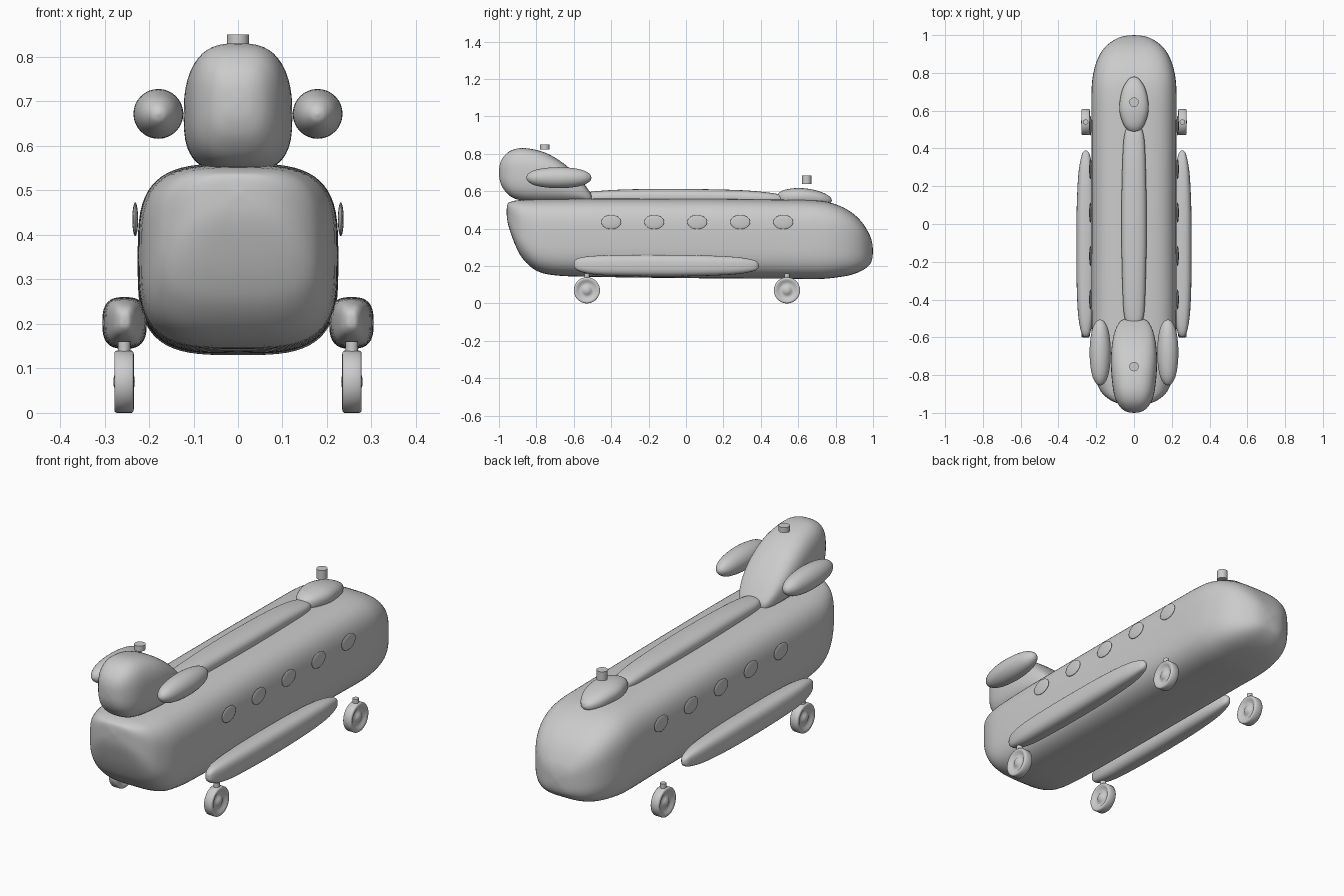
import bpy, bmesh, math
from mathutils import Vector

if "Cube" in bpy.data.objects:
    bpy.data.objects.remove(bpy.data.objects["Cube"])

grey = bpy.data.materials.new("light grey")
grey.diffuse_color = (0.6, 0.6, 0.6, 1)
grey.use_nodes = True
grey.node_tree.nodes["Principled BSDF"].inputs["Base Color"].default_value = grey.diffuse_color


def finish(name, bm, angle=50):
    bmesh.ops.remove_doubles(bm, verts=bm.verts, dist=1e-5)
    bmesh.ops.recalc_face_normals(bm, faces=bm.faces)
    mesh = bpy.data.meshes.new(name)
    bm.to_mesh(mesh)
    bm.free()
    mesh.materials.append(grey)
    ob = bpy.data.objects.new(name, mesh)
    bpy.context.collection.objects.link(ob)
    bpy.ops.object.select_all(action='DESELECT')
    ob.select_set(True)
    bpy.context.view_layer.objects.active = ob
    bpy.ops.object.shade_smooth_by_angle(angle=math.radians(angle))
    return ob


def skin(bm, rings):
    rows = [[bm.verts.new(p) for p in r] for r in rings]
    n = len(rows[0])
    for a, b in zip(rows, rows[1:]):
        for i in range(n):
            j = (i + 1) % n
            bm.faces.new((a[i], a[j], b[j], b[i]))


def smooth_sections(secs, steps):
    """Spline through the section rows."""
    pts = [Vector(s) for s in secs]
    out = []
    for i in range(len(pts) - 1):
        a, b = pts[i], pts[i + 1]
        ta = (b - pts[i - 1]) / 2 if i else b - a
        tb = (pts[i + 2] - a) / 2 if i + 2 < len(pts) else b - a
        for k in range(steps):
            t = k / steps
            out.append(a * (2*t**3 - 3*t**2 + 1) + ta * (t**3 - 2*t**2 + t)
                       + b * (3*t**2 - 2*t**3) + tb * (t**3 - t**2))
    return out + [pts[-1]]


def loft(name, secs, power, x=0, sides=48, steps=4):
    """Rounded-box sections along y: (y, bottom, top, half width)."""
    rings = []
    for y, lo, hi, w in smooth_sections(secs, steps):
        ring = []
        for i in range(sides):
            a = 2 * math.pi * i / sides
            c, s = math.cos(a), math.sin(a)
            ring.append((x + w * math.copysign(abs(c) ** (2 / power), c), y,
                         (lo + hi) / 2 + (hi - lo) / 2 * math.copysign(abs(s) ** (2 / power), s)))
        rings.append(ring)
    bm = bmesh.new()
    skin(bm, rings)
    return finish(name, bm)


def ellipsoid(name, centre, radii):
    bm = bmesh.new()
    bmesh.ops.create_uvsphere(bm, u_segments=32, v_segments=16, radius=1)
    bmesh.ops.scale(bm, vec=radii, verts=bm.verts)
    bmesh.ops.translate(bm, vec=centre, verts=bm.verts)
    return finish(name, bm)


def post(name, x, y, z0, z1, r):
    bm = bmesh.new()
    bmesh.ops.create_cone(bm, cap_ends=True, segments=24, radius1=r, radius2=r, depth=z1 - z0)
    bmesh.ops.translate(bm, vec=(x, y, (z0 + z1) / 2), verts=bm.verts)
    return finish(name, bm, 30)


def wheel(name, centre):
    """Turned tyre with dished sides and a raised hub."""
    half = [(0, .024), (.012, .023), (.022, .017), (.03, .011), (.042, .012),
            (.052, .019), (.06, .022), (.067, .021), (.07, .017)]
    prof = half + [(r, -d) for r, d in reversed(half)]
    cx, cy, cz = centre
    bm = bmesh.new()
    skin(bm, [[(cx + d, cy + r * math.cos(math.tau * i / 40), cz + r * math.sin(math.tau * i / 40))
               for i in range(40)] for r, d in prof])
    return finish(name, bm)


# Fuselage, tail to nose
loft("fuselage", [
    (-.96, .49, .49, 0), (-.955, .44, .53, .06), (-.94, .385, .542, .11),
    (-.91, .305, .55, .155), (-.87, .235, .553, .185), (-.80, .175, .556, .21),
    (-.70, .15, .558, .22), (-.50, .142, .56, .225), (0, .135, .56, .225),
    (.50, .132, .555, .225), (.70, .13, .55, .225), (.80, .138, .53, .215),
    (.88, .152, .49, .19), (.94, .175, .435, .15), (.98, .205, .37, .095),
    (.995, .235, .325, .05), (1.0, .28, .28, 0)], 3.4, sides=64)

# Rear rotor pylon
loft("rear_pylon", [
    (-1.0, .70, .70, 0), (-.995, .655, .745, .035), (-.975, .61, .785, .068),
    (-.93, .567, .82, .097), (-.86, .547, .83, .113), (-.75, .54, .805, .122),
    (-.65, .54, .745, .118), (-.57, .54, .67, .102), (-.52, .54, .605, .077),
    (-.505, .545, .58, .05), (-.50, .56, .56, 0)], 2.8)

# Spine fairing and front rotor hump
loft("spine", [
    (-.54, .57, .57, 0), (-.53, .54, .59, .03), (-.48, .53, .60, .053),
    (-.30, .525, .61, .062), (0, .525, .612, .067), (.30, .525, .605, .062),
    (.46, .53, .59, .053), (.52, .54, .575, .03), (.53, .56, .56, 0)], 2.6, sides=32)
loft("front_rotor_hump", [
    (.485, .57, .57, 0), (.495, .545, .59, .03), (.53, .53, .608, .057),
    (.60, .525, .617, .077), (.67, .525, .61, .072), (.73, .525, .593, .054),
    (.77, .535, .57, .025), (.78, .55, .55, 0)], 2.4, sides=32)

# Rotor shafts
post("front_rotor_shaft", 0, .645, .638, .683, .025)
post("rear_rotor_shaft", 0, -.755, .824, .85, .025)

for side, s in (("left", -1), ("right", 1)):
    # Engine pods beside the pylon
    loft(side + "_engine", [
        (-.855, .672, .672, 0), (-.845, .652, .692, .02), (-.81, .632, .712, .04),
        (-.75, .62, .724, .052), (-.68, .616, .728, .056), (-.61, .62, .724, .052),
        (-.55, .632, .712, .04), (-.515, .652, .692, .02), (-.505, .672, .672, 0)],
        2, x=s * .179, sides=32)
    # Side fuel sponsons
    loft(side + "_sponson", [
        (-.60, .21, .21, 0), (-.594, .188, .23, .014), (-.56, .168, .246, .028),
        (-.47, .152, .256, .042), (-.30, .146, .26, .049), (-.10, .144, .26, .05),
        (.10, .147, .257, .048), (.27, .156, .248, .039), (.36, .172, .232, .023),
        (.384, .186, .217, .011), (.39, .20, .20, 0)], 2.8, x=s * .255, sides=32)
    # Five porthole windows
    for i in range(5):
        ellipsoid(f"{side}_window_{i + 1}", (s * .231, -.40 + .23 * i, .435), (.0065, .053, .038))
    # Landing wheels with struts
    for end, y in (("rear", -.53), ("front", .54)):
        wheel(f"{side}_{end}_wheel", (s * .256, y, .07))
        post(f"{side}_{end}_strut", s * .256, y, .125, .16, .014)
